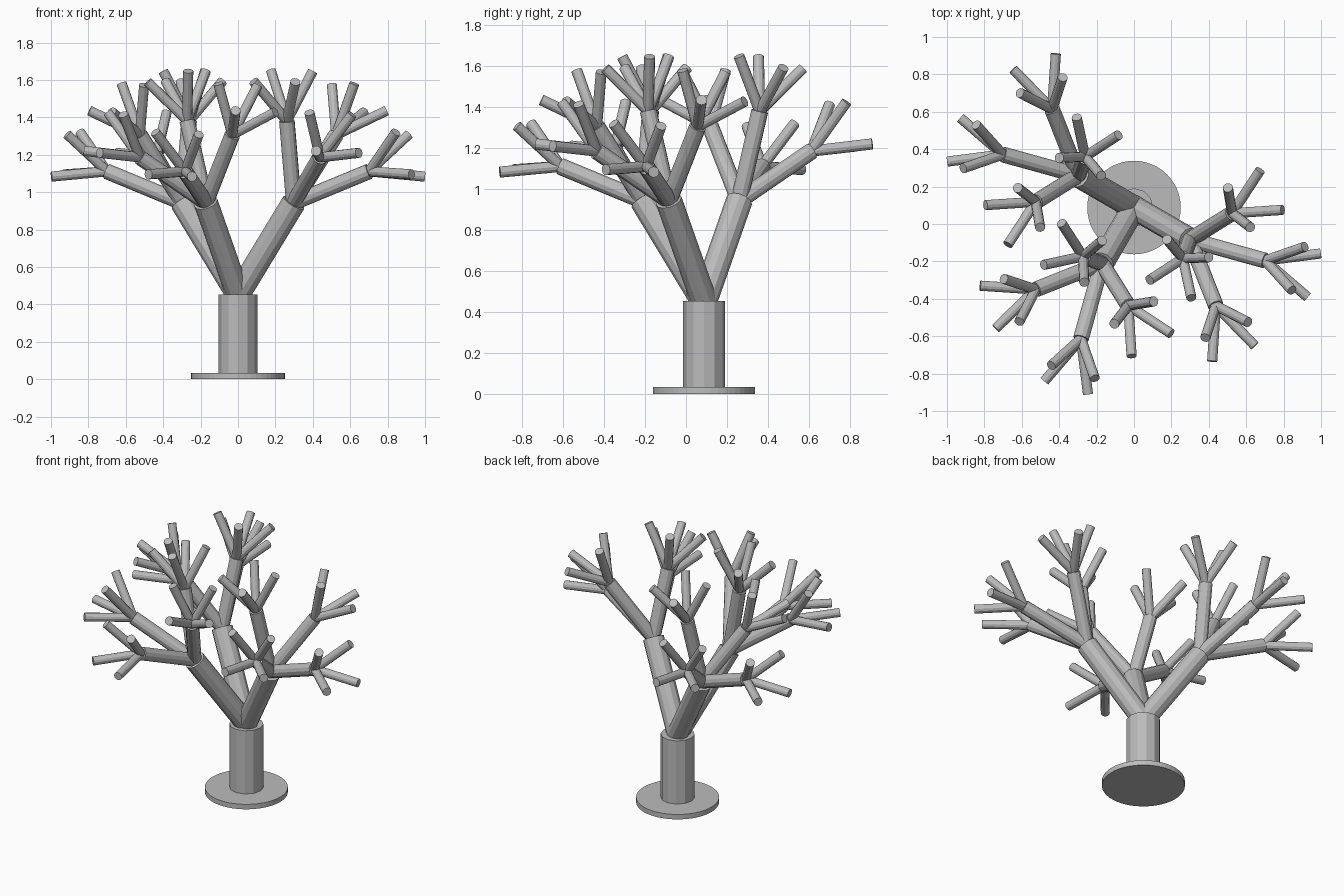
import bpy
from math import sin, cos, radians
from mathutils import Vector

cube = bpy.data.objects.get("Cube")
if cube:
    bpy.data.objects.remove(cube, do_unlink=True)

grey = bpy.data.materials.new("plain_grey")
grey.use_nodes = True
grey.diffuse_color = (0.5, 0.5, 0.5, 1)
grey.node_tree.nodes["Principled BSDF"].inputs["Base Color"].default_value = (0.5, 0.5, 0.5, 1)


def rod(name, start, end, radius, sides=12):
    """Flat-shaded cylinder between two points."""
    axis = end - start
    bpy.ops.mesh.primitive_cylinder_add(vertices=sides, radius=radius,
                                        depth=axis.length, location=(start + end) / 2)
    ob = bpy.context.object
    ob.rotation_euler = axis.to_track_quat('Z', 'Y').to_euler()
    ob.name = name
    ob.data.materials.append(grey)


# Each level: name, length, radius, first turn about the parent, number of forks
LEVELS = [
    ("limb", 0.60, 0.065, -30, 3),
    ("branch", 0.45, 0.042, 24, 4),
    ("twig", 0.30, 0.027, 42, 4),
]
TILT = radians(35)


def fork(start, direction, level):
    """Grow tilted children around the parent's direction, then recurse."""
    if level == len(LEVELS):
        return
    name, length, radius, turn, count = LEVELS[level]
    side = Vector((0, 0, 1)).cross(direction)
    side = side.normalized() if side.length > 1e-4 else Vector((0, 1, 0))
    down = side.cross(direction)
    for k in range(count):
        a = radians(turn - 90 * k)
        child = direction * cos(TILT) + (down * cos(a) + side * sin(a)) * sin(TILT)
        end = start + child * length
        rod(name, start, end, radius)
        fork(end, child, level + 1)


# Base disc and trunk
foot = Vector((0, 0.088, 0))
up = Vector((0, 0, 1))
rod("base_disc", foot, foot + up * 0.033, 0.25, 48)
rod("trunk", foot + up * 0.01, foot + up * 0.453, 0.103)

# Limbs, branches and twigs
fork(foot + up * 0.453, up, 0)
